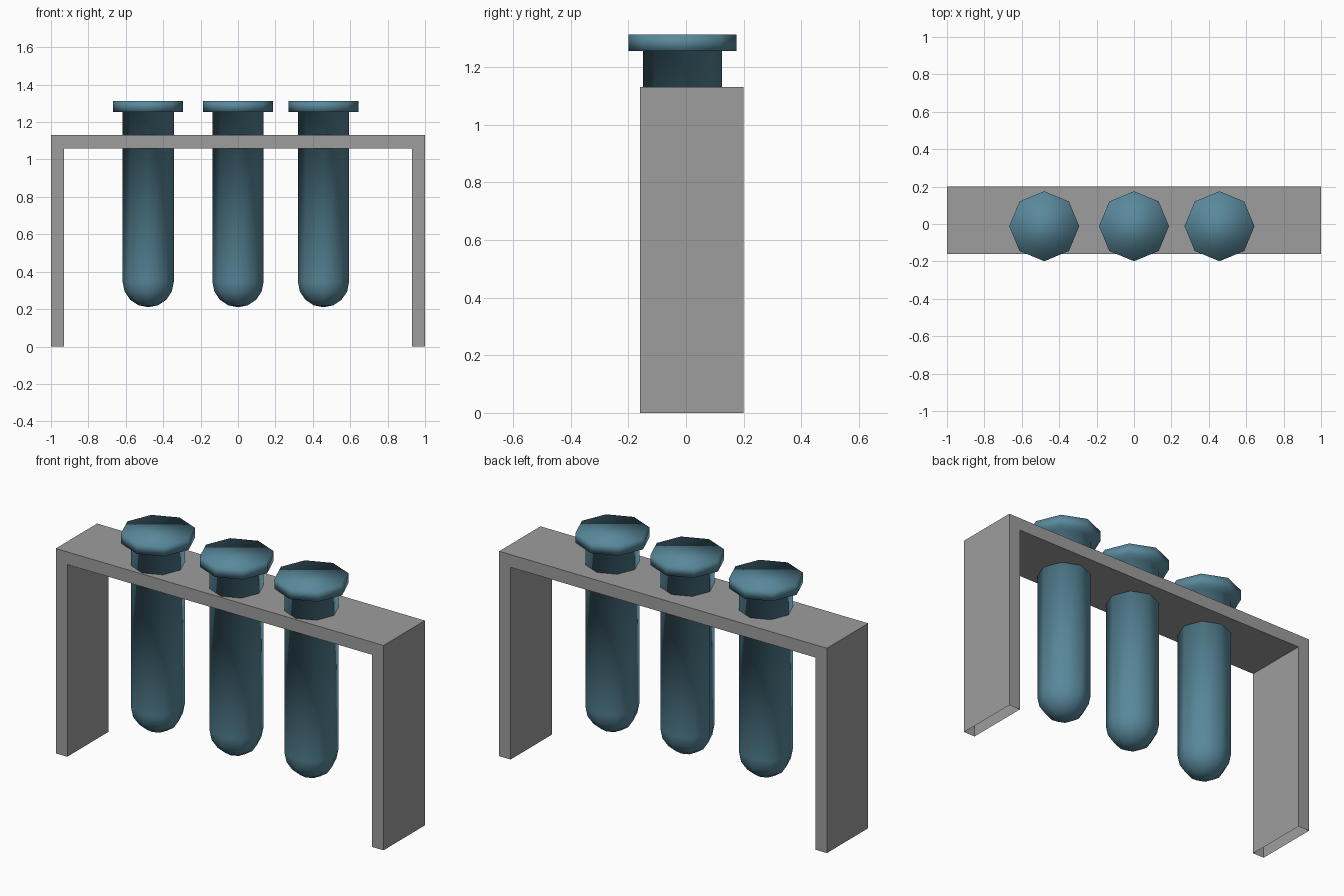
import bpy, bmesh, math

cube = bpy.data.objects.get("Cube")
if cube:
    bpy.data.objects.remove(cube, do_unlink=True)


def material(name, rgb):
    mat = bpy.data.materials.new(name)
    mat.use_nodes = True
    mat.diffuse_color = (*rgb, 1)
    mat.node_tree.nodes["Principled BSDF"].inputs["Base Color"].default_value = (*rgb, 1)
    return mat


def add_object(name, bm, mat, smooth):
    bmesh.ops.recalc_face_normals(bm, faces=bm.faces)
    for f in bm.faces:
        f.smooth = smooth
    mesh = bpy.data.meshes.new(name)
    bm.to_mesh(mesh)
    bm.free()
    mesh.materials.append(mat)
    obj = bpy.data.objects.new(name, mesh)
    bpy.context.collection.objects.link(obj)
    return obj


grey = material("rack grey", (0.34, 0.34, 0.34))
blue = material("tube blue", (0.10, 0.25, 0.33))

# Rack: a U-shaped profile extruded front to back, leg ends left open
FRONT, BACK, HEIGHT, THICK = -0.16, 0.20, 1.13, 0.07
inner = 1 - THICK
outline = [(-1, 0), (-1, HEIGHT), (1, HEIGHT), (1, 0),
           (inner, 0), (inner, HEIGHT - THICK), (-inner, HEIGHT - THICK), (-inner, 0)]
bm = bmesh.new()
face = bm.faces.new([bm.verts.new((x, FRONT, z)) for x, z in outline])
ext = bmesh.ops.extrude_face_region(bm, geom=[face], use_keep_orig=True)
moved = [g for g in ext["geom"] if isinstance(g, bmesh.types.BMVert)]
bmesh.ops.translate(bm, verts=moved, vec=(0, BACK - FRONT, 0))
bmesh.ops.recalc_face_normals(bm, faces=bm.faces)
feet = [f for f in bm.faces if all(v.co.z < 0.001 for v in f.verts)]
bmesh.ops.delete(bm, geom=feet, context='FACES_ONLY')
add_object("rack", bm, grey, False)

# Tubes: octagonal rings from a round bottom up to a wide lip
SIDES, R, LIP, BOTTOM, LIP_LOW, TOP = 8, 0.137, 0.187, 0.21, 1.255, 1.312
arc = [math.radians(a) for a in (22.5, 45, 67.5, 90)]
profile = [(R * math.sin(a), BOTTOM + R * (1 - math.cos(a))) for a in arc]
profile += [(R, LIP_LOW), (LIP, LIP_LOW), (LIP, TOP)]


def tube(name, x):
    bm = bmesh.new()
    rings = []
    for r, z in profile:
        rings.append([bm.verts.new((r * math.cos(2 * math.pi * i / SIDES),
                                    r * math.sin(2 * math.pi * i / SIDES), z))
                      for i in range(SIDES)])
    for low, high in zip(rings, rings[1:]):
        for i in range(SIDES):
            j = (i + 1) % SIDES
            bm.faces.new((low[i], low[j], high[j], high[i]))
    tip = bm.verts.new((0, 0, BOTTOM))
    for i in range(SIDES):
        bm.faces.new((tip, rings[0][(i + 1) % SIDES], rings[0][i]))
    bm.faces.new(rings[-1])
    add_object(name, bm, blue, True).location = (x, -0.012, 0)


for name, x in (("right_tube", -0.48), ("middle_tube", 0), ("left_tube", 0.457)):
    tube(name, x)
